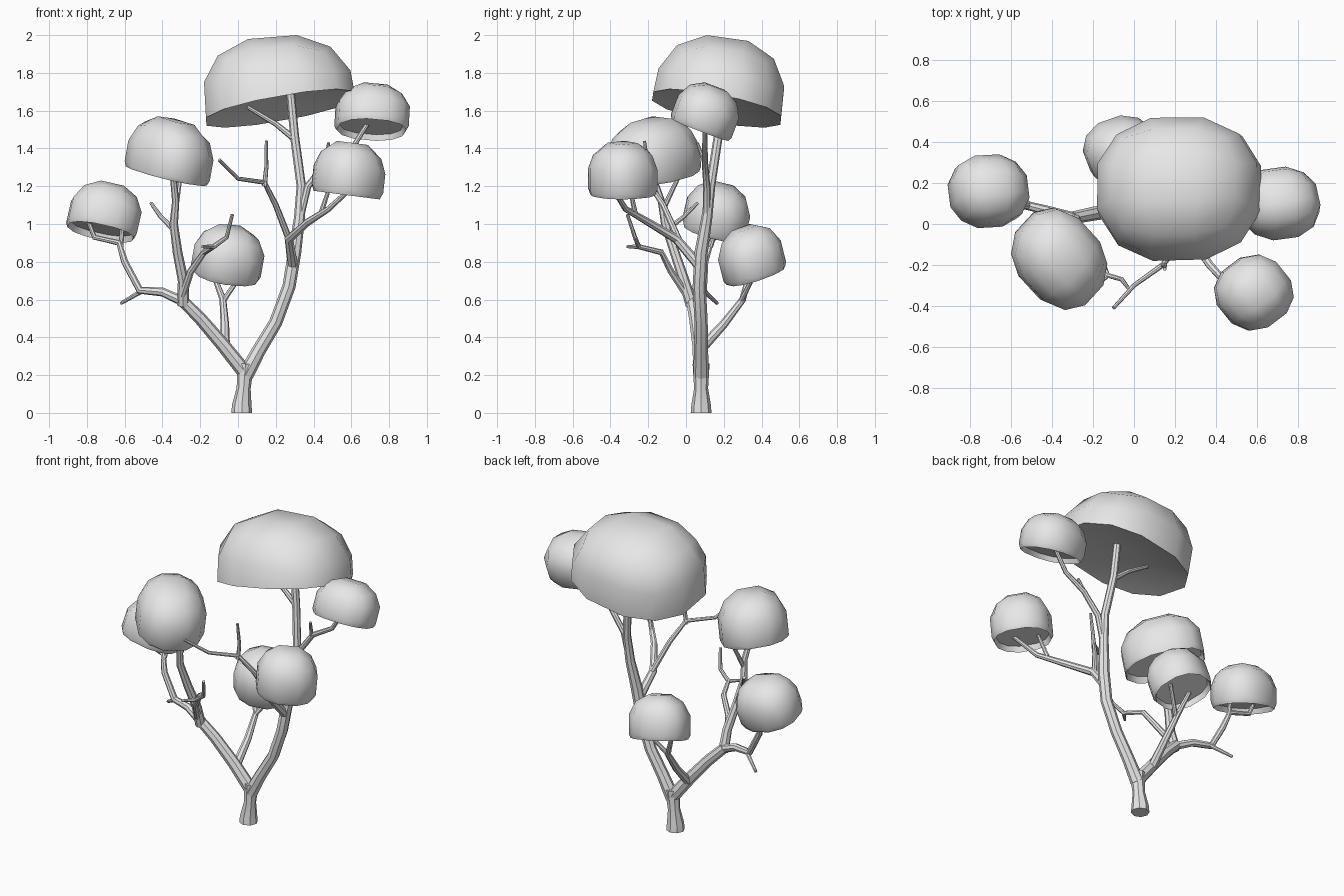
import bpy
import bmesh
import math
from mathutils import Matrix, Vector

default_cube = bpy.data.objects.get("Cube")
if default_cube:
    bpy.data.objects.remove(default_cube, do_unlink=True)

# One plain colour for the whole tree
GREY = (0.8, 0.8, 0.8, 1.0)
grey = bpy.data.materials.new("light_grey")
grey.diffuse_color = GREY
grey.use_nodes = True
for node in grey.node_tree.nodes:
    if node.type == 'BSDF_PRINCIPLED':
        node.inputs["Base Color"].default_value = GREY


def finish(obj, angle):
    """Smooth the soft edges and keep the hard ones."""
    bpy.ops.object.select_all(action='DESELECT')
    obj.select_set(True)
    bpy.context.view_layer.objects.active = obj
    bpy.ops.object.shade_smooth_by_angle(angle=math.radians(angle))


def branch(name, start, end, *points, radii=None):
    """Tapered faceted tube along a path, from start to end radius."""
    curve = bpy.data.curves.new(name, 'CURVE')
    curve.dimensions = '3D'
    curve.bevel_depth = 1.0
    curve.bevel_resolution = 2
    curve.use_fill_caps = True
    spline = curve.splines.new('POLY')
    spline.points.add(len(points) - 1)
    for i, point in enumerate(points):
        spline.points[i].co = (*point, 1)
        t = i / (len(points) - 1)
        spline.points[i].radius = radii[i] if radii else start + (end - start) * t
    source = bpy.data.objects.new(name + "_path", curve)
    bpy.context.collection.objects.link(source)
    depsgraph = bpy.context.evaluated_depsgraph_get()
    mesh = bpy.data.meshes.new_from_object(source.evaluated_get(depsgraph))
    bpy.data.objects.remove(source, do_unlink=True)
    mesh.name = name
    mesh.materials.clear()
    mesh.materials.append(grey)
    obj = bpy.data.objects.new(name, mesh)
    bpy.context.collection.objects.link(obj)
    finish(obj, 35)


def canopy(name, low, high, tilt=(0, 0), spin=0, cut=-0.42, cut_slope=(0, 0),
           skirt=False, stretch=1):
    """Boxy rounded dome with a hollowed cut underside, sized to its bounds.

    tilt leans the whole dome, cut_slope only the cutting plane, skirt keeps
    the walls below the middle upright and stretch lengthens one axis.
    """
    bm = bmesh.new()
    bmesh.ops.create_cube(bm, size=2)
    bmesh.ops.subdivide_edges(bm, edges=bm.edges[:], cuts=2, use_grid_fill=True)
    power = 2.2
    for v in bm.verts:
        height = max(v.co.z, 0) if skirt else abs(v.co.z)
        total = abs(v.co.x) ** power + abs(v.co.y) ** power + height ** power
        v.co /= total ** (1 / power)
        v.co.y *= stretch
    bmesh.ops.bisect_plane(bm, geom=bm.verts[:] + bm.edges[:] + bm.faces[:],
                           plane_co=(0, 0, cut),
                           plane_no=(cut_slope[0], cut_slope[1], -1), clear_outer=True)
    rim = [e for e in bm.edges if e.is_boundary]
    base = bmesh.ops.edgeloop_fill(bm, edges=rim)["faces"]
    bmesh.ops.recalc_face_normals(bm, faces=bm.faces[:])
    if skirt:
        bmesh.ops.poke(bm, faces=base, offset=-0.22)
    else:
        bmesh.ops.inset_individual(bm, faces=base, thickness=0.06, depth=-0.17)
    lean = Vector((0, 0, 1)).rotation_difference(Vector((-tilt[0], -tilt[1], 1)))
    turn = Matrix.Rotation(math.radians(spin), 3, 'Z')
    bm.transform((lean.to_matrix() @ turn).to_4x4())
    for axis in range(3):
        values = [v.co[axis] for v in bm.verts]
        a, b = min(values), max(values)
        for v in bm.verts:
            t = (v.co[axis] - a) / (b - a)
            v.co[axis] = low[axis] + t * (high[axis] - low[axis])
    mesh = bpy.data.meshes.new(name)
    bm.to_mesh(mesh)
    bm.free()
    mesh.materials.append(grey)
    obj = bpy.data.objects.new(name, mesh)
    bpy.context.collection.objects.link(obj)
    finish(obj, 40)


# Trunk with a flared foot
branch("trunk", 0, 0, (.02, .08, 0), (.02, .08, .04), (.03, .08, .13), (.04, .08, .26),
       radii=(.055, .052, .037, .045))

# Main limb up to the crown
branch("main_limb", 0, 0, (.04, .08, .2), (.11, .08, .33), (.2, .08, .48),
       (.27, .07, .67), (.3, .08, .85), (.325, .11, 1.03), (.335, .13, 1.2),
       (.3, .17, 1.46), (.27, .18, 1.78),
       radii=(.042, .037, .035, .035, .035, .029, .025, .024, .022))
branch("crown_twig", .018, .011, (.3, .17, 1.45), (.2, .18, 1.53), (.05, .18, 1.62))

# Front branch off the main limb
branch("front_branch", .028, .012, (.29, .07, .78), (.27, -.05, .92),
       (.37, -.2, 1.01), (.48, -.32, 1.08), (.6, -.39, 1.19))
branch("front_branch_twig", .014, .01, (.44, -.27, 1.06), (.49, -.3, 1.21))
branch("bare_branch", .018, .009, (.27, -.04, .92), (.2, -.12, 1.1),
       (.14, -.2, 1.22), (0, -.3, 1.24), (-.1, -.41, 1.34))
branch("bare_branch_twig", .014, .008, (.14, -.2, 1.2), (.15, -.2, 1.3), (.15, -.22, 1.44))

# Side branch off the main limb
branch("side_branch", .021, .012, (.32, .11, 1), (.37, .11, 1.2), (.47, .1, 1.33),
       (.61, .1, 1.41), (.71, .1, 1.57))
branch("side_branch_twig", .013, .008, (.46, .1, 1.32), (.48, .06, 1.43))

# Second limb and its upright branch
branch("second_limb", .04, .031, (.04, .08, .21), (-.08, .07, .36),
       (-.2, .05, .5), (-.3, .03, .6))
branch("upright_branch", .032, .016, (-.29, .03, .57), (-.29, -.01, .7),
       (-.32, -.06, .85), (-.34, -.11, 1), (-.33, -.13, 1.12), (-.35, -.2, 1.32))
branch("upright_prong", .015, .011, (-.33, -.12, 1.08), (-.3, -.02, 1.29))
branch("upright_twig", .015, .009, (-.34, -.1, .97), (-.41, -.01, 1.04), (-.46, .06, 1.11))

# Outer branch off the second limb
branch("outer_branch", .026, .012, (-.29, .03, .59), (-.4, .06, .64),
       (-.52, .09, .65), (-.6, .1, .8), (-.63, .13, .9), (-.76, .15, .93),
       (-.81, .16, 1.06))
branch("outer_branch_prong", .014, .011, (-.62, .13, .88), (-.61, .17, 1.01))
branch("outer_branch_twig", .014, .009, (-.5, .09, .65), (-.62, .165, .58))

# Bare inner branch off the second limb
branch("inner_branch", .021, .009, (-.3, .02, .6), (-.25, -.08, .75),
       (-.18, -.13, .85), (-.13, -.25, .88), (-.06, -.27, .93), (-.03, -.31, 1.05))
branch("inner_branch_twig", .013, .008, (-.13, -.25, .88), (-.19, -.31, .88))

# Rear branch
branch("rear_branch", .028, .013, (-.07, .08, .34), (-.07, .2, .47),
       (-.08, .3, .6), (-.14, .34, .76))
branch("rear_branch_prong", .015, .011, (-.08, .29, .59), (.03, .37, .75))

# Foliage domes
canopy("crown_foliage", (-.18, -.18, 1.51), (.62, .52, 2), (.1, -.15), cut=-.15,
       cut_slope=(.12, -.05), skirt=True)
canopy("side_foliage", (.51, -.08, 1.44), (.91, .28, 1.75), (-.05, -.38), spin=10)
canopy("front_foliage", (.39, -.52, 1.13), (.78, -.15, 1.44), (-.12, 0), spin=38)
canopy("middle_foliage", (-.6, -.42, 1.2), (-.13, .08, 1.57), (-.2, .08), spin=45,
       cut=-.35, stretch=1.2)
canopy("outer_foliage", (-.91, -.02, .9), (-.51, .34, 1.23), (-.22, -.25), spin=5)
canopy("rear_foliage", (-.25, .17, .67), (.14, .53, 1), (-.18, .28), spin=20)
